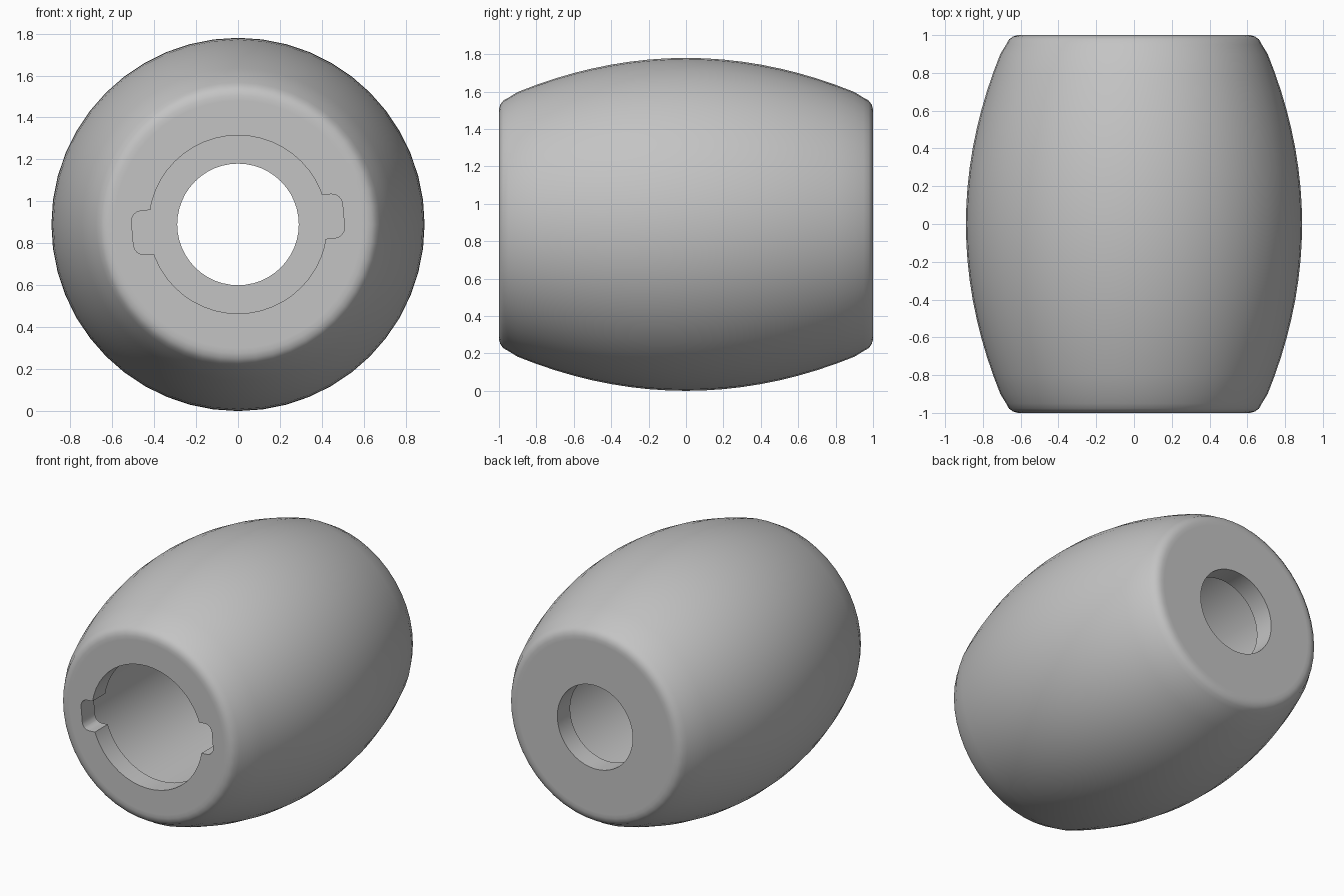
import bpy
import bmesh
from math import pi, sin, cos, radians
from mathutils import Matrix, Vector

if "Cube" in bpy.data.objects:
    bpy.data.objects.remove(bpy.data.objects["Cube"])

R_MAX, R_FRONT, R_BACK, R_CAVITY, LIP = 0.89, 0.425, 0.29, 0.53, 0.14
SEGMENTS = 48

grey = bpy.data.materials.new("light grey")
grey.use_nodes = True
grey.diffuse_color = (0.55, 0.55, 0.55, 1)
grey.node_tree.nodes["Principled BSDF"].inputs["Base Color"].default_value = (0.55, 0.55, 0.55, 1)


def make_object(name, bm):
    bmesh.ops.recalc_face_normals(bm, faces=bm.faces)
    mesh = bpy.data.meshes.new(name)
    bm.to_mesh(mesh)
    bm.free()
    mesh.materials.append(grey)
    obj = bpy.data.objects.new(name, mesh)
    bpy.context.collection.objects.link(obj)
    return obj


# Barrel wall: closed (radius, y) outline with bulging outside and hollow inside
rim = [(0.59, 1), (0.615, 1), (0.64, 0.993), (0.662, 0.977), (0.677, 0.95)]
bulge = [(R_MAX - 0.225 * (i / 10) ** 2, i / 10) for i in range(-9, 10)]
profile = [(r, -y) for r, y in rim] + bulge + rim[::-1]
profile += [(R_BACK, 1), (R_BACK, 1 - LIP), (R_CAVITY, 1 - LIP),
            (R_CAVITY, LIP - 1), (R_FRONT, LIP - 1), (R_FRONT, -1)]

bm = bmesh.new()
verts = [bm.verts.new((r, y, 0)) for r, y in profile]
edges = [bm.edges.new((verts[i - 1], v)) for i, v in enumerate(verts)]
bmesh.ops.spin(bm, geom=verts + edges, cent=(0, 0, 0), axis=(0, 1, 0),
               angle=2 * pi, steps=SEGMENTS, use_merge=True)
bmesh.ops.remove_doubles(bm, verts=bm.verts, dist=0.0001)
bmesh.ops.translate(bm, verts=bm.verts, vec=(0, 0, R_MAX))
barrel = make_object("barrel_body", bm)


# Keyway slots: two rounded blocks cut through the front lip
def slot_cutter(name, angle):
    bm = bmesh.new()
    outline = [(0.35, -0.105)]
    for side in (-1, 1):
        arc = [(0.455 + 0.05 * cos(t * pi / 8), side * (0.055 + 0.05 * sin(t * pi / 8)))
               for t in range(5)]
        outline += arc[::-1] if side < 0 else arc
    outline.append((0.35, 0.105))
    face = bm.faces.new([bm.verts.new((x, -1.1, z)) for x, z in outline])
    solid = bmesh.ops.extrude_face_region(bm, geom=[face], use_keep_orig=True)
    moved = [g for g in solid["geom"] if isinstance(g, bmesh.types.BMVert)]
    bmesh.ops.translate(bm, verts=moved, vec=(0, 0.35, 0))
    turn = Matrix.Rotation(-angle, 4, 'Y')
    bmesh.ops.transform(bm, verts=bm.verts,
                        matrix=Matrix.Translation(Vector((0, 0, R_MAX))) @ turn)
    cutter = make_object(name, bm)
    cutter.hide_render = True
    return cutter


bpy.ops.object.select_all(action='DESELECT')
bpy.context.view_layer.objects.active = barrel
barrel.select_set(True)
for name, degrees in (("left_slot_cutter", 5), ("right_slot_cutter", 185)):
    cutter = slot_cutter(name, radians(degrees))
    cut = barrel.modifiers.new(name, 'BOOLEAN')
    cut.operation = 'DIFFERENCE'
    cut.solver = 'EXACT'
    cut.object = cutter
    bpy.ops.object.modifier_apply(modifier=cut.name)
    bpy.data.objects.remove(cutter)

bpy.ops.object.shade_smooth_by_angle(angle=radians(30))
